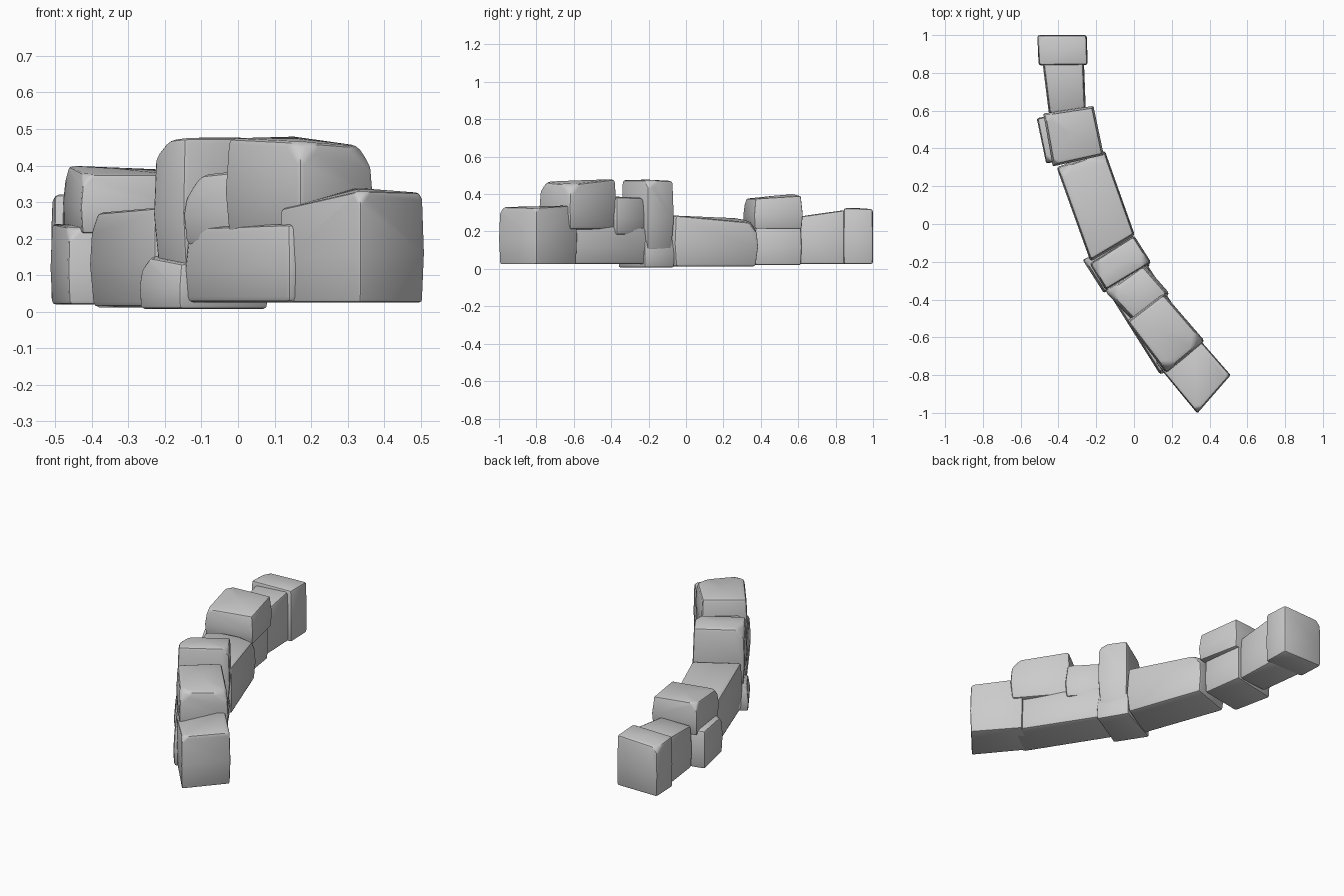
import bpy, bmesh
from mathutils import Vector

if "Cube" in bpy.data.objects:
    bpy.data.objects.remove(bpy.data.objects["Cube"])


def stone(name, plan, z0, tops, mid=1.0, cap=0.96, foot=0.97, bev=0.014, chips=()):
    """Hewn block: plan corners (counter-clockwise), base height, one top height per corner.
    mid/cap/foot scale the three rings; chips are (corner index, depth) cuts at the top."""
    c = sum((Vector(p) for p in plan), Vector((0, 0))) / len(plan)
    bm = bmesh.new()
    for t, s in ((0, foot), (0.45, mid), (1, cap)):
        for p, h in zip(plan, tops):
            q = c + (Vector(p) - c) * s
            bm.verts.new((q.x, q.y, z0 + (h - z0) * t))
    # slightly raised crown
    bm.verts.new((c.x, c.y, sum(tops) / len(tops) + 0.006))
    bmesh.ops.convex_hull(bm, input=bm.verts[:])
    # broken corners
    for i, d in chips:
        p = c + (Vector(plan[i]) - c) * cap
        n = Vector(((p - c).normalized().x, (p - c).normalized().y, 0.8)).normalized()
        co = Vector((p.x, p.y, tops[i])) - n * d
        bmesh.ops.bisect_plane(bm, geom=bm.verts[:] + bm.edges[:] + bm.faces[:],
                               plane_co=co, plane_no=n, clear_outer=True)
        bmesh.ops.holes_fill(bm, edges=[e for e in bm.edges if e.is_boundary], sides=0)
    bmesh.ops.recalc_face_normals(bm, faces=bm.faces[:])
    # worn edges
    sharp = [e for e in bm.edges if len(e.link_faces) == 2 and e.calc_face_angle(0) > 0.45]
    bmesh.ops.bevel(bm, geom=sharp, offset=bev, segments=2, profile=0.5,
                    affect='EDGES', clamp_overlap=True)
    me = bpy.data.meshes.new(name)
    bm.to_mesh(me)
    bm.free()
    ob = bpy.data.objects.new(name, me)
    bpy.context.collection.objects.link(ob)
    bpy.context.view_layer.objects.active = ob
    ob.select_set(True)
    bpy.ops.object.shade_smooth_by_angle(angle=0.5)
    ob.select_set(False)


# back end of the wall
stone("back_end_stone", [(-.505, .84), (-.245, .842), (-.25, 1.0), (-.512, 1.0)],
      .025, [.32, .325, .32, .31], cap=.98, foot=.99, chips=[(3, .02)])
stone("back_filler_stone", [(-.45, .58), (-.255, .6), (-.265, .86), (-.485, .86)],
      .025, [.27, .28, .315, .3], cap=.95)

# stacked pair
stone("back_lower_stone", [(-.465, .32), (-.2, .37), (-.235, .62), (-.515, .56)],
      .02, [.23, .22, .23, .24], cap=.97, chips=[(0, .02)])
stone("back_upper_stone", [(-.43, .305), (-.16, .365), (-.215, .625), (-.48, .585)],
      .215, [.375, .375, .39, .4], cap=.93, foot=.96, bev=.018, chips=[(3, .02), (0, .015)])

# long low stone of the middle run
stone("middle_long_stone", [(-.23, -.2), (.005, -.06), (-.155, .39), (-.41, .3)],
      .012, [.285, .285, .245, .27], cap=.96, foot=.95, bev=.018, chips=[(2, .03), (3, .03)])

# upright stone on its cross footing
stone("footing_stone", [(-.272, -.19), (-.16, -.365), (.085, -.22), (-.01, -.06)],
      .008, [.15, .13, .15, .16], cap=.93, foot=.98, bev=.016, chips=[(0, .02)])
stone("upright_stone", [(-.235, -.21), (-.15, -.35), (.092, -.205), (.0, -.06)],
      .1, [.465, .475, .475, .47], cap=.95, foot=.9, bev=.022, chips=[(0, .03), (2, .025)])

# front run
stone("front_lower_stone", [(-.15, -.34), (.14, -.8), (.35, -.65), (.06, -.2)],
      .025, [.23, .24, .24, .22], cap=.95, foot=.97, bev=.016)
stone("front_filler_stone", [(-.155, -.355), (.0, -.52), (.19, -.37), (.05, -.21)],
      .18, [.37, .385, .385, .38], cap=.9, foot=.95, bev=.018, chips=[(0, .03)])
stone("front_upper_stone", [(-.04, -.515), (.17, -.79), (.375, -.62), (.155, -.365)],
      .21, [.475, .465, .45, .48], cap=.95, foot=.95, bev=.022, chips=[(1, .03), (2, .03)])
stone("front_end_stone", [(.11, -.73), (.335, -1.003), (.512, -.8), (.32, -.58)],
      .025, [.28, .33, .325, .34], cap=.97, foot=.97, bev=.014, chips=[(1, .02), (2, .01)])
